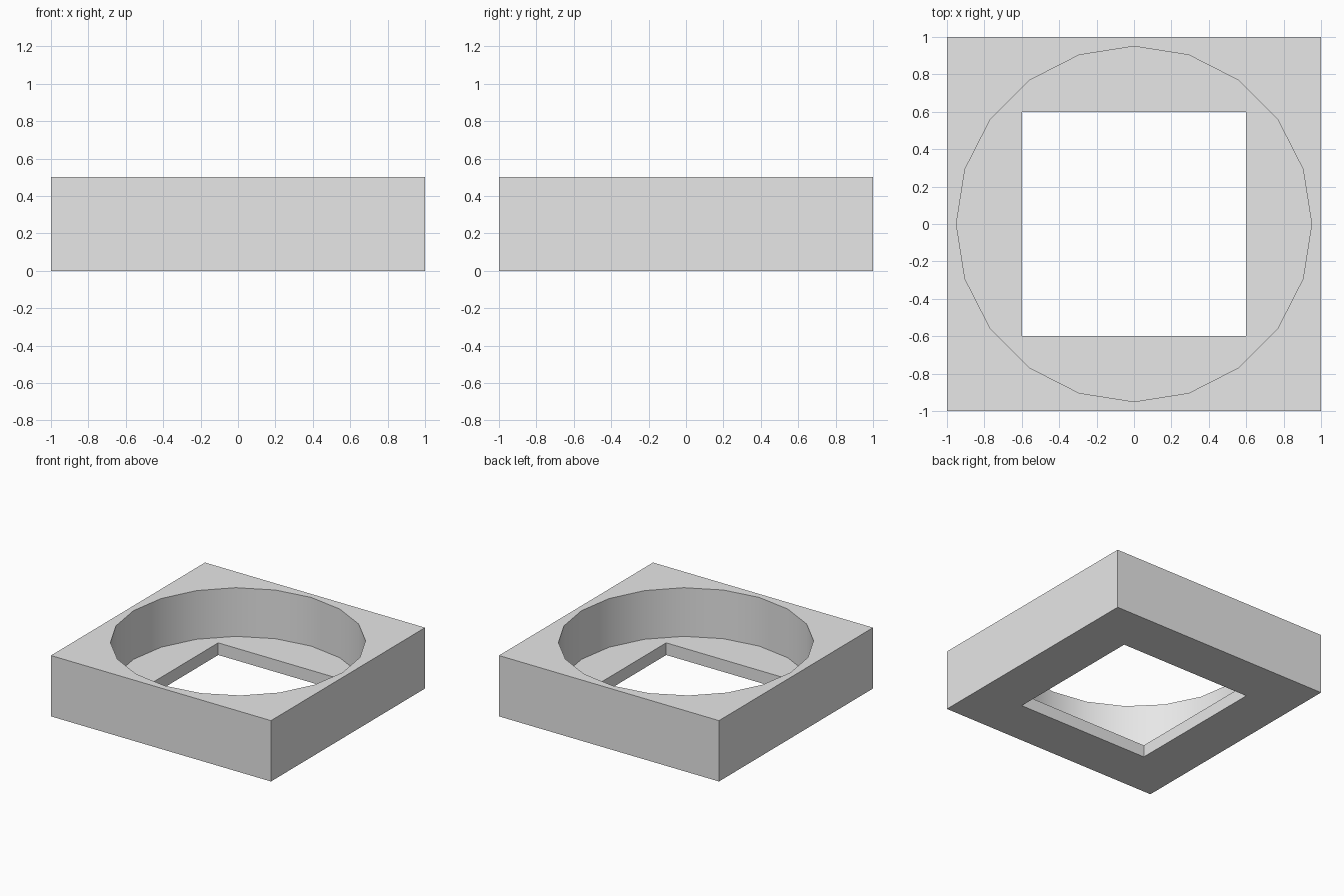
import bpy
import bmesh
from math import cos, sin, pi, radians

cube = bpy.data.objects.get("Cube")
if cube:
    bpy.data.objects.remove(cube, do_unlink=True)

HEIGHT, FLOOR = 0.5, 0.1
HALF, OPENING, RADIUS, SIDES = 1.0, 0.6, 0.95, 20

grey = bpy.data.materials.new("light_grey")
grey.use_nodes = True
grey.diffuse_color = (0.8, 0.8, 0.8, 1)
grey.node_tree.nodes["Principled BSDF"].inputs["Base Color"].default_value = (0.8, 0.8, 0.8, 1)

bm = bmesh.new()


def square(half, z):
    return [bm.verts.new((x * half, y * half, z))
            for x, y in ((-1, -1), (1, -1), (1, 1), (-1, 1))]


def circle(z):
    return [bm.verts.new((RADIUS * cos(2 * pi * i / SIDES),
                          RADIUS * sin(2 * pi * i / SIDES), z)) for i in range(SIDES)]


def wall(low, high):
    """Join two matching loops with quads."""
    n = len(low)
    for i in range(n):
        j = (i + 1) % n
        bm.faces.new((low[i], low[j], high[j], high[i]))


def ring(outer, inner):
    """Fill the flat area between two loops."""
    edges = [bm.edges.get((loop[i - 1], loop[i]))
             for loop in (outer, inner) for i in range(len(loop))]
    bmesh.ops.triangle_fill(bm, edges=edges, use_beauty=True)


# Block sides, round recess wall and square opening wall
base, top = square(HALF, 0), square(HALF, HEIGHT)
recess_floor, recess_rim = circle(FLOOR), circle(HEIGHT)
hole_low, hole_high = square(OPENING, 0), square(OPENING, FLOOR)
wall(base, top)
wall(recess_floor, recess_rim)
wall(hole_low, hole_high)

# Underside, top face and recess floor
ring(base, hole_low)
ring(top, recess_rim)
ring(recess_floor, hole_high)
bmesh.ops.recalc_face_normals(bm, faces=bm.faces[:])

mesh = bpy.data.meshes.new("recessed_block")
bm.to_mesh(mesh)
bm.free()
mesh.materials.append(grey)
block = bpy.data.objects.new("recessed_block", mesh)
bpy.context.collection.objects.link(block)

# Smooth round wall, sharp corners
bpy.ops.object.select_all(action='DESELECT')
block.select_set(True)
bpy.context.view_layer.objects.active = block
bpy.ops.object.shade_smooth_by_angle(angle=radians(30))
